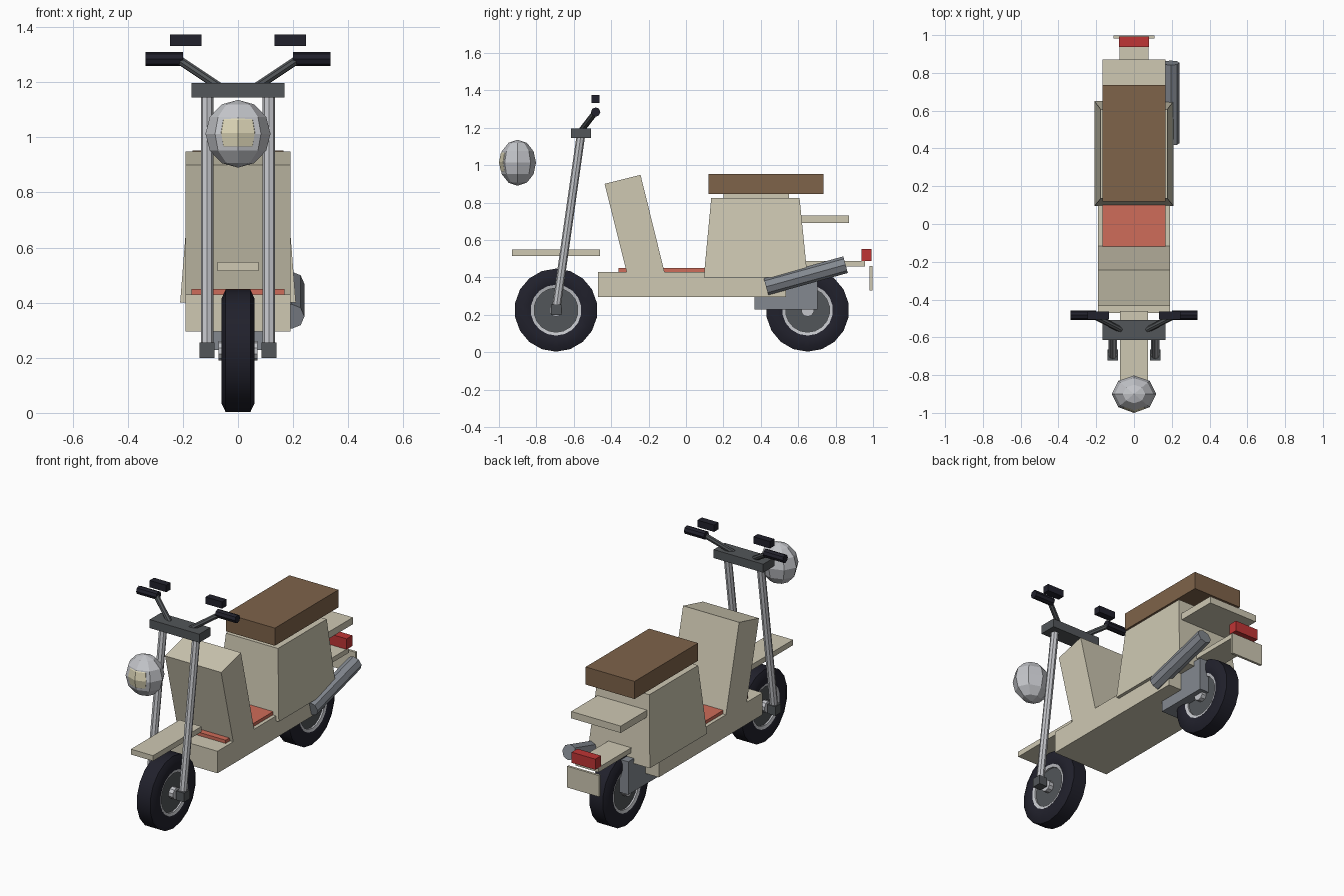
import bpy, bmesh, math
from mathutils import Vector, Matrix

if "Cube" in bpy.data.objects:
    bpy.data.objects.remove(bpy.data.objects["Cube"])


def material(name, r, g, b):
    m = bpy.data.materials.new(name)
    m.use_nodes = True
    m.diffuse_color = (r, g, b, 1)
    m.node_tree.nodes["Principled BSDF"].inputs["Base Color"].default_value = (r, g, b, 1)
    return m


CREAM = material("cream paint", .62, .58, .45)
LENS = material("warm lens", .72, .67, .47)
BROWN = material("brown leather", .21, .125, .068)
CORAL = material("coral mat", .62, .15, .10)
RED = material("red light", .52, .035, .035)
BLACK = material("black rubber", .015, .015, .025)
DARK = material("dark metal", .085, .093, .1)
STEEL = material("grey metal", .23, .25, .28)
CHROME = material("bright metal", .55, .56, .59)


def finish(name, bm, mat, smooth=False):
    bmesh.ops.recalc_face_normals(bm, faces=bm.faces)
    me = bpy.data.meshes.new(name)
    bm.to_mesh(me)
    bm.free()
    me.materials.append(mat)
    ob = bpy.data.objects.new(name, me)
    bpy.context.collection.objects.link(ob)
    if smooth:
        bpy.ops.object.select_all(action='DESELECT')
        ob.select_set(True)
        bpy.context.view_layer.objects.active = ob
        bpy.ops.object.shade_smooth_by_angle(angle=math.radians(35))
    return ob


def box(name, mat, x, y, z):
    """Box from (min, max) ranges."""
    bm = bmesh.new()
    size = [b - a for a, b in (x, y, z)]
    mid = [(a + b) / 2 for a, b in (x, y, z)]
    bmesh.ops.create_cube(bm, size=1, matrix=Matrix.Translation(mid) @ Matrix.Diagonal((*size, 1)))
    return finish(name, bm, mat)


def rod(name, mat, a, b, radius, sides=8, smooth=False):
    """Cylinder between two points."""
    a, b = Vector(a), Vector(b)
    turn = (b - a).to_track_quat('Z', 'Y').to_matrix().to_4x4()
    bm = bmesh.new()
    bmesh.ops.create_cone(bm, cap_ends=True, segments=sides, radius1=radius, radius2=radius,
                          depth=(b - a).length, matrix=Matrix.Translation((a + b) / 2) @ turn)
    return finish(name, bm, mat, smooth)


def ball(name, mat, centre, radii):
    bm = bmesh.new()
    bmesh.ops.create_uvsphere(bm, u_segments=8, v_segments=6, radius=1,
                              matrix=Matrix.Translation(centre) @ Matrix.Diagonal((*radii, 1)))
    return finish(name, bm, mat)


def ring(name, mat, y, z, profile, steps=18):
    """Closed (x, radius) profile turned round a sideways axle."""
    bm = bmesh.new()
    rows = []
    for i in range(steps):
        t = 2 * math.pi * i / steps
        rows.append([bm.verts.new((x, y + r * math.sin(t), z - r * math.cos(t))) for x, r in profile])
    for i in range(steps):
        p, q = rows[i], rows[(i + 1) % steps]
        for j in range(len(profile)):
            k = (j + 1) % len(profile)
            bm.faces.new((p[j], p[k], q[k], q[j]))
    return finish(name, bm, mat, True)


# Wheels
R = .222
TYRE = [(-.05, .125), (-.06, .15), (-.06, .19), (-.045, R), (.045, R), (.06, .19), (.06, .15), (.05, .125)]
RIM = [(-.05, .118), (-.055, .136), (.055, .136), (.05, .118)]
for place, y in (("front", -.695), ("rear", .65)):
    ring(place + "_tyre", BLACK, y, .225, TYRE)
    ring(place + "_rim", CHROME, y, .225, RIM)
    rod(place + "_wheel_disc", DARK, (-.04, y, .225), (.04, y, .225), .122, 18, True)
    rod(place + "_hub", CHROME, (-.07, y, .225), (.07, y, .225), .035, 10)

# Deck and floor mat
box("deck", CREAM, (-.19, .19), (-.47, .535), (.295, .43))
box("floor_mat", CORAL, (-.168, .168), (-.36, .15), (.43, .45))

# Leg shield: leaning slab
bm = bmesh.new()
outline = [(-.31, .4), (-.108, .4), (-.243, .948), (-.435, .9)]
sides = [[bm.verts.new((x, y, z)) for y, z in outline] for x in (-.19, .19)]
bm.faces.new(sides[0])
bm.faces.new(sides[1])
for i in range(4):
    k = (i + 1) % 4
    bm.faces.new((sides[0][i], sides[0][k], sides[1][k], sides[1][i]))
finish("leg_shield", bm, CREAM)

# Tapered rear body
body = box("rear_body", CREAM, (-.21, .21), (.095, .65), (.4, .825))
for v in body.data.vertices:
    if v.co.z > .6:
        v.co.x *= .84
        v.co.y = .135 if v.co.y < .3 else .607

# Seat, rack, fenders and tail
box("seat", BROWN, (-.166, .166), (.12, .735), (.845, .953))
box("seat_base", CREAM, (-.12, .12), (.2, .55), (.82, .85))
box("rear_rack", CREAM, (-.168, .168), (.55, .872), (.69, .732))
box("rear_fender", CREAM, (-.078, .078), (.5, .957), (.457, .487))
box("tail_light", RED, (-.08, .08), (.937, .993), (.487, .552))
box("rear_plate", CREAM, (-.108, .108), (.982, .997), (.33, .46))
box("front_fender", CREAM, (-.075, .075), (-.93, -.46), (.515, .548))

# Engine and exhaust
box("engine", STEEL, (-.1, .1), (.365, .702), (.228, .43))
rod("exhaust", STEEL, (.195, .428, .35), (.195, .853, .468), .046)

# Headlight
ball("headlight_shell", CHROME, (0, -.9, 1.013), (.118, .098, .123))
ball("headlight_lens", LENS, (0, -.925, 1.016), (.086, .075, .095))

# Fork and handlebar
box("handlebar_clamp", DARK, (-.168, .168), (-.615, -.508), (1.145, 1.197))
for side, s in (("left", 1), ("right", -1)):
    def span(a, b):
        return tuple(sorted((s * a, s * b)))
    rod(side + "_fork", CHROME, (s * .112, -.695, .227), (s * .112, -.562, 1.16), .023)
    box(side + "_axle_block", DARK, span(.086, .14), (-.722, -.665), (.2, .256))
    rod(side + "_handlebar", DARK, (s * .07, -.56, 1.185), (s * .22, -.483, 1.285), .016)
    rod(side + "_grip", BLACK, (s * .2, -.483, 1.284), (s * .335, -.483, 1.284), .025)
    box(side + "_mirror", BLACK, span(.133, .246), (-.505, -.462), (1.332, 1.374))
